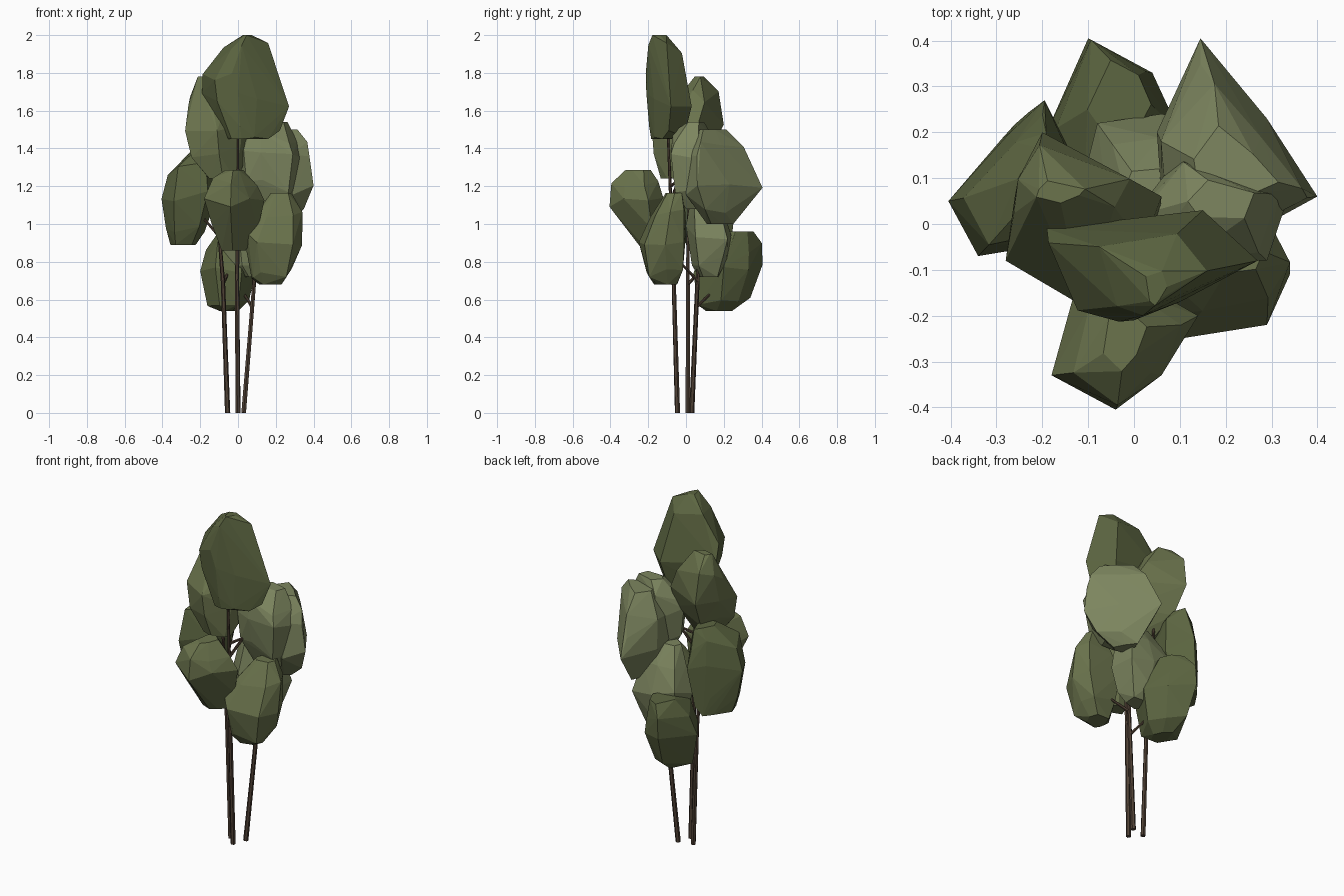
import bpy, bmesh, random
from mathutils import Vector


def material(name, rgb):
    m = bpy.data.materials.new(name)
    m.diffuse_color = (*rgb, 1)
    return m


DARK = material("dark_leaf", (0.108, 0.132, 0.053))
MID = material("mid_leaf", (0.145, 0.172, 0.073))
LIGHT = material("light_leaf", (0.205, 0.238, 0.115))
BARK = material("bark", (0.078, 0.052, 0.035))


def finish(bm, name, mat):
    bmesh.ops.recalc_face_normals(bm, faces=bm.faces[:])
    me = bpy.data.meshes.new(name)
    bm.to_mesh(me)
    bm.free()
    me.materials.append(mat)
    ob = bpy.data.objects.new(name, me)
    bpy.context.collection.objects.link(ob)
    return ob


def clump(name, mat, plan, levels, seed):
    """Faceted leaf mass: a plan outline scaled (x, y) and shifted (x, y) at each height, then hulled."""
    rng = random.Random(seed)
    bm = bmesh.new()
    cx = (min(p[0] for p in plan) + max(p[0] for p in plan)) / 2
    cy = (min(p[1] for p in plan) + max(p[1] for p in plan)) / 2
    for z, sx, sy, dx, dy in levels:
        end = z in (levels[0][0], levels[-1][0])
        full = sx == 1 and sy == 1
        for x, y in plan:
            k = 1 if full else rng.uniform(0.92, 1.08)
            dz = 0 if end else rng.uniform(-0.04, 0.04)
            bm.verts.new((cx + dx + (x - cx) * sx * k, cy + dy + (y - cy) * sy * k, z + dz))
    res = bmesh.ops.convex_hull(bm, input=bm.verts[:])
    junk = {v for v in res["geom_interior"] + res["geom_unused"]
            if isinstance(v, bmesh.types.BMVert)}
    bmesh.ops.delete(bm, geom=list(junk), context="VERTS")
    return finish(bm, name, mat)


def limb(name, pts, r0, r1, sides=6):
    """Tapered tube through a few points."""
    bm = bmesh.new()
    pts = [Vector(p) for p in pts]
    for i in range(len(pts) - 1):
        a, b = pts[i], pts[i + 1]
        ra = r0 + (r1 - r0) * i / (len(pts) - 1)
        rb = r0 + (r1 - r0) * (i + 1) / (len(pts) - 1)
        d = b - a
        made = bmesh.ops.create_cone(bm, cap_ends=True, segments=sides,
                                     radius1=ra, radius2=rb, depth=d.length)
        rot = d.to_track_quat("Z", "Y")
        for v in made["verts"]:
            v.co = rot @ v.co + (a + b) / 2
    return finish(bm, name, BARK)


# Three trunks
limb("left_trunk", [(-.055, .01, 0), (-.08, .01, .7), (-.1, .01, .95), (-.12, .03, 1.4)], .014, .006)
limb("middle_trunk", [(0, -.045, 0), (-.005, -.065, .7), (0, -.08, 1.1), (0, -.1, 1.6)], .014, .006)
limb("right_trunk", [(.03, .03, 0), (.085, .06, .68), (.1, .08, 1), (.13, .1, 1.35)], .014, .006)

# Branches reaching into the leaf masses
for i, (a, b) in enumerate([
        ((-.095, .01, .93), (-.2, .05, 1.05)),
        ((.075, .055, .56), (0, .18, .68)),
        ((-.08, .01, .68), (-.03, .12, .8)),
        ((0, -.07, .9), (-.02, -.22, 1.02)),
        ((.09, .06, .7), (.18, -.08, .85)),
        ((0, -.08, 1.12), (.15, .02, 1.4)),
        ((0, -.08, 1.2), (.13, 0, 1.27)),
        ((-.11, .02, 1.15), (-.13, .02, 1.4))]):
    limb(f"branch_{i + 1}", [a, b], .009, .005)

# Leaf masses, from the top down
clump("crown_leaves", DARK,
      [(-.19, -.01), (.15, .03), (.27, -.08), (.1, -.17), (0, -.21), (-.11, -.18)],
      [(1.45, .5, .45, .0, -.04), (1.50, .75, .8, 0, -.01), (1.66, 1, 1, 0, 0),
       (1.80, .85, .9, -.04, -.02), (1.93, .48, .72, .0, -.02), (2.0, .1, .3, .01, -.05)], 1)
clump("upper_left_leaves", MID,
      [(-.2, .2), (-.26, .06), (-.28, -.08), (-.11, -.18), (.02, -.05), (.06, .06)],
      [(1.24, .45, .3, .03, -.09), (1.38, .85, .75, .01, -.04), (1.53, 1, 1, 0, 0),
       (1.67, .75, .55, -.03, .06), (1.78, .3, .12, -.05, .06)], 2)
clump("back_right_leaves", LIGHT,
      [(.145, .405), (.29, .23), (.4, .06), (.29, -.0), (.06, .06), (.05, .2)],
      [(1.0, .3, .35, -.02, -.02), (1.08, .65, .6, 0, -.01), (1.19, 1, 1, 0, 0),
       (1.33, .9, .85, -.01, -.02), (1.44, .7, .62, .01, -.03), (1.5, .5, .35, 0, -.06)], 3)
clump("inner_right_leaves", LIGHT,
      [(.0, .02), (.1, .15), (.34, .07), (.29, -.08), (.12, -.08), (.03, -.05)],
      [(1.08, .5, .5, 0, .02), (1.2, .85, .85, 0, 0), (1.36, 1, 1, 0, 0),
       (1.46, .85, .85, .0, 0), (1.54, .4, .35, .02, .02)], 4)
clump("left_leaves", DARK,
      [(-.405, .05), (-.27, .2), (-.195, .27), (-.12, .12), (-.16, -.04), (-.34, -.07)],
      [(.89, .45, .6, -.03, .01), (.98, .75, .8, -.02, 0), (1.15, 1, 1, 0, 0),
       (1.29, .82, .85, .01, 0), (1.38, .3, .45, .05, .02)], 5)
clump("front_leaves", MID,
      [(-.18, -.33), (-.04, -.405), (.06, -.33), (.14, -.2), (.0, -.12), (-.13, -.15)],
      [(.86, .4, .3, .0, .08), (.98, .75, .65, 0, .04), (1.11, 1, 1, 0, 0),
       (1.22, .75, .82, 0, -.01), (1.285, .3, .45, 0, .01)], 6)
clump("lower_right_leaves", MID,
      [(.04, -.14), (.05, -.2), (.1, -.25), (.29, -.22), (.34, -.11), (.3, -.01), (.1, 0)],
      [(.68, .4, .5, -.02, .02), (.75, .72, .8, -.01, .01), (.92, 1, 1, 0, 0),
       (1.07, .78, .75, .03, .03), (1.165, .35, .35, .04, .06)], 7)
clump("inner_leaves", LIGHT,
      [(-.11, .1), (-.08, .22), (.06, .24), (.2, .22), (.2, .05), (0, .0)],
      [(.72, .4, .45, .03, 0), (.8, .8, .8, .01, 0), (.95, 1, 1, 0, 0),
       (1.08, .75, .75, 0, -.02), (1.2, .4, .35, 0, -.04)], 8)
clump("back_lower_leaves", DARK,
      [(-.2, .18), (-.1, .405), (.04, .33), (.1, .2), (.02, .04), (-.12, .06)],
      [(.54, .32, .4, 0, -.05), (.6, .7, .75, 0, -.02), (.75, 1, 1, 0, 0),
       (.88, .85, .85, .0, .02), (.96, .45, .5, .02, .05)], 9)
